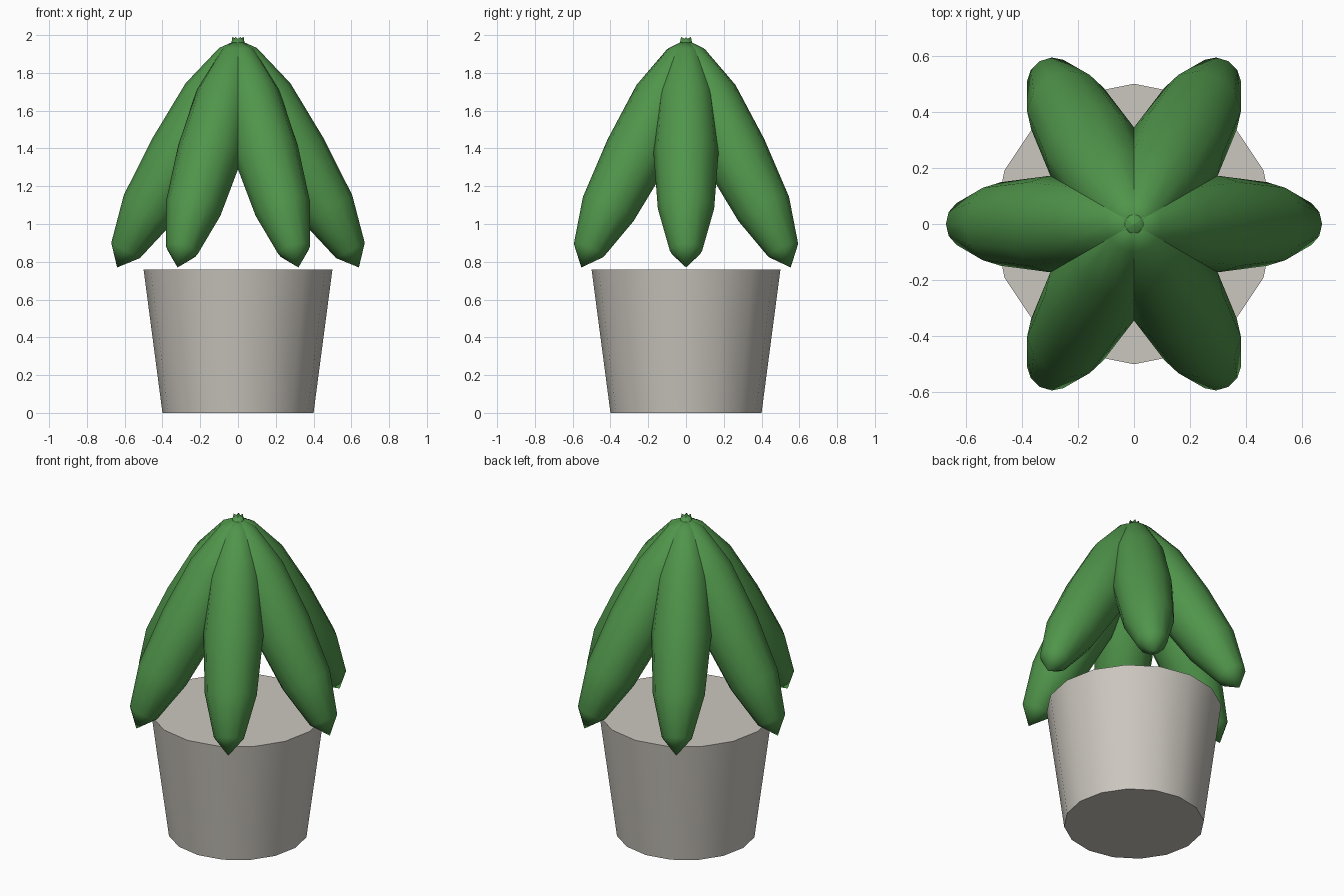
import bpy, bmesh
from math import pi, sin, cos, radians
from mathutils import Vector, Matrix

cube = bpy.data.objects.get("Cube")
if cube:
    bpy.data.objects.remove(cube, do_unlink=True)


def make_material(name, rgb):
    mat = bpy.data.materials.new(name)
    mat.use_nodes = True
    mat.diffuse_color = (*rgb, 1)
    mat.node_tree.nodes["Principled BSDF"].inputs["Base Color"].default_value = (*rgb, 1)
    return mat


def make_object(name, bm, mat, angle):
    bmesh.ops.recalc_face_normals(bm, faces=bm.faces)
    mesh = bpy.data.meshes.new(name)
    bm.to_mesh(mesh)
    bm.free()
    mesh.materials.append(mat)
    obj = bpy.data.objects.new(name, mesh)
    bpy.context.collection.objects.link(obj)
    bpy.ops.object.select_all(action='DESELECT')
    obj.select_set(True)
    bpy.context.view_layer.objects.active = obj
    bpy.ops.object.shade_smooth_by_angle(angle=radians(angle))
    return obj


leaf_green = make_material("leaf green", (0.08, 0.30, 0.07))
pot_grey = make_material("warm grey", (0.60, 0.57, 0.52))

# Pot: plain closed taper
POT_HEIGHT = 0.76
bm = bmesh.new()
bmesh.ops.create_cone(bm, cap_ends=True, segments=16, radius1=0.4, radius2=0.5,
                      depth=POT_HEIGHT,
                      matrix=Matrix.Translation((0, 0, POT_HEIGHT / 2)))
make_object("pot", bm, pot_grey, 30)

# Leaves: long spheroids bent along a drooping spine (radial distance, height)
SPINE = [(-0.03, 1.99), (0.025, 1.89), (0.146, 1.675), (0.30, 1.375),
         (0.475, 1.08), (0.595, 0.86), (0.64, 0.77)]
LEAF_RADIUS = 0.172
SIDES = 12


def build_leaf(name, heading):
    bm = bmesh.new()
    points = [Vector((r, 0, z)) for r, z in SPINE]
    last = len(points) - 1
    rings = []
    for i in range(1, last):
        along = (points[i + 1] - points[i - 1]).normalized()
        outward = Vector((-along.z, 0, along.x))
        radius = LEAF_RADIUS * sin(pi * i / last)
        rings.append([bm.verts.new(points[i] + radius * (
            outward * cos(2 * pi * k / SIDES) + Vector((0, sin(2 * pi * k / SIDES), 0))))
            for k in range(SIDES)])
    stem, tip = bm.verts.new(points[0]), bm.verts.new(points[last])
    for k in range(SIDES):
        n = (k + 1) % SIDES
        bm.faces.new((stem, rings[0][k], rings[0][n]))
        bm.faces.new((tip, rings[-1][n], rings[-1][k]))
        for a, b in zip(rings, rings[1:]):
            bm.faces.new((a[k], b[k], b[n], a[n]))
    bm.transform(Matrix.Rotation(heading, 4, 'Z'))
    make_object(name, bm, leaf_green, 80)


for i in range(6):
    build_leaf(f"leaf_{i + 1}", i * pi / 3)
